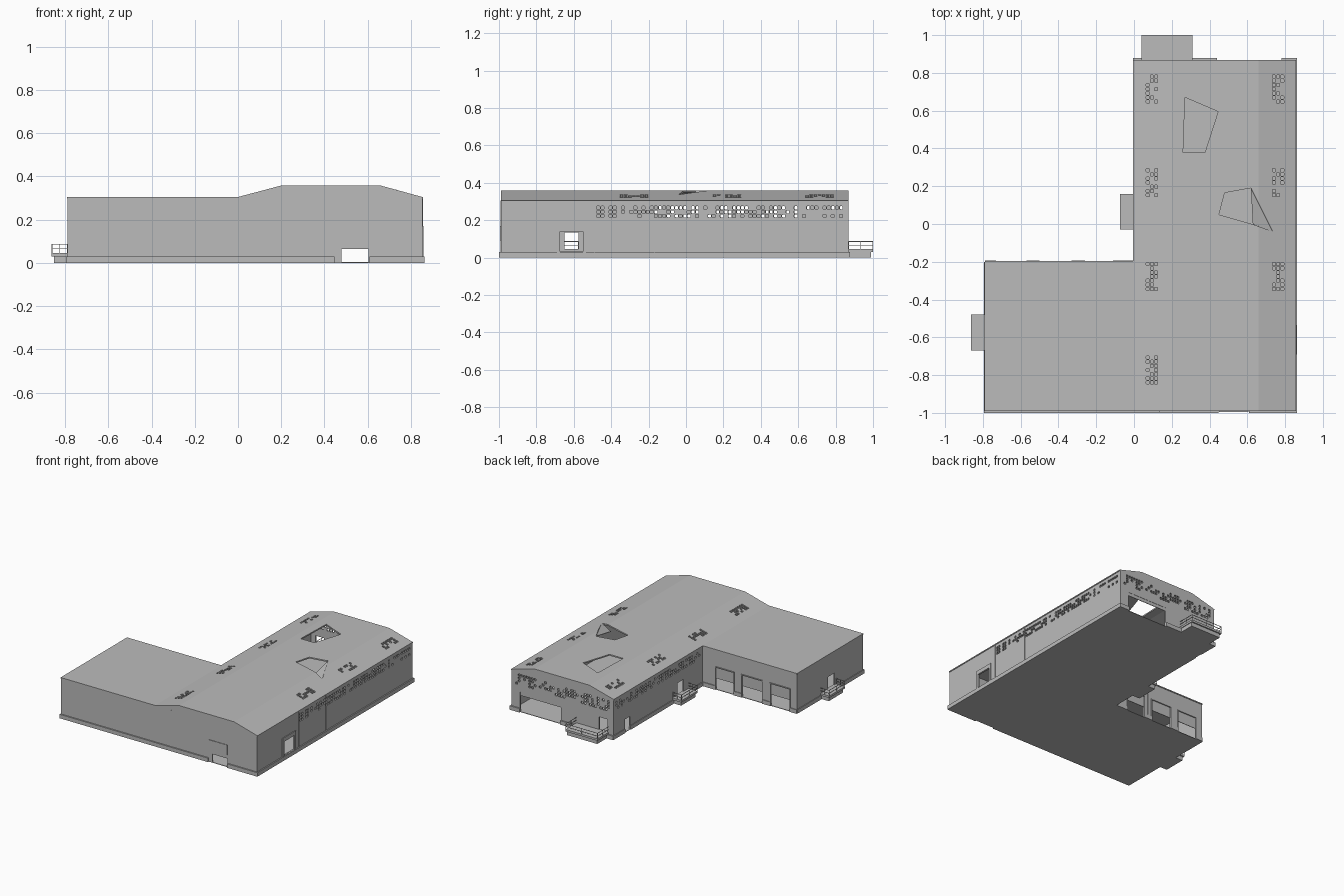
import bpy, bmesh, random
from mathutils import Vector

random.seed(4)
if "Cube" in bpy.data.objects:
    bpy.data.objects.remove(bpy.data.objects["Cube"], do_unlink=True)

GREY = (0.5, 0.5, 0.5, 1)
concrete = bpy.data.materials.new("concrete_grey")
concrete.use_nodes = True
concrete.diffuse_color = GREY
concrete.node_tree.nodes["Principled BSDF"].inputs["Base Color"].default_value = GREY


def add_prism(bm, pts, axis, a, b):
    """Extrude a 2D outline along an axis from a to b."""
    place = {"x": lambda p, d: (d, p[0], p[1]),
             "y": lambda p, d: (p[0], d, p[1]),
             "z": lambda p, d: (p[0], p[1], d)}[axis]
    lo = [bm.verts.new(place(p, a)) for p in pts]
    hi = [bm.verts.new(place(p, b)) for p in pts]
    bm.faces.new(lo)
    bm.faces.new(hi[::-1])
    for i in range(len(pts)):
        j = (i + 1) % len(pts)
        bm.faces.new((lo[i], hi[i], hi[j], lo[j]))


def add_box(bm, x, y, z):
    add_prism(bm, [(x[0], y[0]), (x[1], y[0]), (x[1], y[1]), (x[0], y[1])], "z", *z)


def finish(name, bm):
    bmesh.ops.recalc_face_normals(bm, faces=bm.faces)
    me = bpy.data.meshes.new(name)
    bm.to_mesh(me)
    bm.free()
    me.materials.append(concrete)
    ob = bpy.data.objects.new(name, me)
    bpy.context.collection.objects.link(ob)
    return ob


def boxes(name, *dims):
    bm = bmesh.new()
    for d in dims:
        add_box(bm, *d)
    return finish(name, bm)


def combine(body, tool, operation):
    tool.hide_render = True
    mod = body.modifiers.new("shape", "BOOLEAN")
    mod.operation, mod.solver, mod.object = operation, "EXACT", tool
    bpy.context.view_layer.objects.active = body
    bpy.ops.object.modifier_apply(modifier=mod.name)
    bpy.data.objects.remove(tool, do_unlink=True)


# Main dimensions
X0, XW, X1 = 0.0, -0.788, 0.853
Y0, YW, Y1 = -0.99, -0.2, 0.868
EAVE, RIDGE, T, FLOOR = 0.305, 0.358, 0.01, 0.004


def hall_prism(name, t, base):
    pts = [(X0 + t, base), (X1 - t, base), (X1 - t, EAVE - t), (0.66, RIDGE - t),
           (0.2, RIDGE - t), (X0 + t, EAVE - t)]
    bm = bmesh.new()
    add_prism(bm, pts, "y", Y0 + t, Y1 - t)
    return finish(name, bm)


# Hollow L-shaped building
building = hall_prism("building_shell", 0, 0)
combine(building, boxes("wing", ((XW, 0.02), (Y0, YW), (0, EAVE))), "UNION")
combine(building, hall_prism("hall_space", T, FLOOR), "DIFFERENCE")
combine(building, boxes("wing_space", ((XW + T, 0.03), (Y0 + T, YW - T), (FLOOR, EAVE - T))),
        "DIFFERENCE")

# Door and window openings
wing_doors = [(-0.73, -0.57), (-0.5, -0.33), (-0.26, -0.11)]
front_door, rear_door, side_window = (0.45, 0.605), (0.44, 0.78), (-0.685, -0.54)
cut = bmesh.new()
add_box(cut, front_door, (Y0 - 0.02, Y0 + 0.02), (FLOOR, 0.168))
add_box(cut, rear_door, (Y1 - 0.02, Y1 + 0.02), (FLOOR, 0.15))
add_box(cut, (0.05, 0.12), (Y1 - 0.02, Y1 + 0.02), (0.045, 0.14))
add_box(cut, (X1 - 0.02, X1 + 0.02), side_window, (0.032, 0.165))
add_box(cut, (XW - 0.02, XW + 0.02), (-0.65, -0.575), (0.045, 0.135))
for ys, zs in (((0.03, 0.1), (0.045, 0.135)), ((0.67, 0.73), (FLOOR, 0.1))):
    add_box(cut, (-0.02, 0.02), ys, zs)
for d in wing_doors:
    add_box(cut, d, (YW - 0.02, YW + 0.02), (FLOOR, 0.168))

# Broken roof openings
tear = [(0.45, 0.05), (0.48, 0.165), (0.62, 0.19), (0.735, -0.04), (0.625, 0.0)]
add_prism(cut, [(0.27, 0.67), (0.445, 0.595), (0.375, 0.378), (0.26, 0.378)], "z", 0.3, 0.4)
add_prism(cut, tear, "z", 0.29, 0.4)

# Scattered perforations: walls and roof
PITCH, HALF, CH = 0.022, 0.0085, 0.003


def perforate(axis, depth, start, cols, rows, fill):
    for i in range(cols):
        for j in range(rows):
            if random.random() > fill:
                continue
            u, v = start[0] + (i + .5) * PITCH, start[1] + (j + .5) * PITCH
            k = HALF - CH
            pts = [(u - k, v - HALF), (u + k, v - HALF), (u + HALF, v - k), (u + HALF, v + k),
                   (u + k, v + HALF), (u - k, v + HALF), (u - HALF, v + k), (u - HALF, v - k)]
            add_prism(cut, pts, axis, *depth)


perforate("x", (X1 - 0.02, X1 + 0.02), (-0.48, 0.212), 60, 3, 0.6)
perforate("x", (-0.02, 0.02), (-0.17, 0.212), 46, 3, 0.6)
perforate("y", (Y1 - 0.02, Y1 + 0.02), (0.03, 0.2), 36, 4, 0.6)
for y in (0.637, 0.142, -0.355, -0.85):
    perforate("z", (0.28, 0.4), (0.062, y), 3, 7, 0.65)
    if y > -0.8:
        perforate("z", (0.28, 0.4), (0.73, y), 3, 7, 0.65)
combine(building, finish("openings", cut), "DIFFERENCE")

# Bent roof sheet hanging in the tear
bm = bmesh.new()
a, b, c = (bm.verts.new(p) for p in ((0.62, 0.19, 0.355), (0.735, -0.04, 0.335), (0.63, 0.0, 0.315)))
bm.faces.new((a, c, b))
flap = finish("bent_roof_sheet", bm)
flap.modifiers.new("thickness", "SOLIDIFY").thickness = 0.004

# Plinth, broken at the doors
P = 0.03
YF, XR, YB = -1.0, 0.862, 0.878
plinth = [((XW, front_door[0] - .003), (YF, Y0), (0, P)),
          ((front_door[1] + .003, XR), (YF, Y0), (0, P)),
          ((X1, XR), (Y0, YB), (0, P)),
          ((rear_door[1], X1), (Y1, YB), (0, P)),
          ((X0, rear_door[0]), (Y1, YB), (0, P)),
          ((XW - .005, XW), (YF, YW), (0, P)),
          ((X0 - .005, X0), (YW, 0.67), (0, P)),
          ((X0 - .005, X0), (0.73, YB), (0, P))]
edges = [XW] + [e for d in wing_doors for e in d] + [X0]
for x in zip(edges[::2], edges[1::2]):
    plinth.append((x, (YW, YW + .006), (0, P)))
boxes("plinth", *plinth)

# Partly raised roller shutters with top boxes
boxes("front_shutter", (front_door, (Y0, Y0 + .004), (0.065, 0.168)),
      (front_door, (Y0 - .004, Y0), (0.092, 0.168)),
      ((0.45, 0.48), (Y0, Y0 + .006), (FLOOR, 0.065)))
boxes("rear_shutter", (rear_door, (Y1 - .006, Y1 - .002), (0.125, 0.15)))
for d in wing_doors:
    boxes("wing_shutter", (d, (YW - .007, YW - .003), (0.085, 0.168)))

# Side window frame and blind
w0, w1 = side_window
xs = (X1 - .008, X1 + .006)
boxes("side_window_frame", (xs, (w0 - .006, w0 + .012), (P, 0.17)),
      (xs, (w1 - .012, w1 + .006), (P, 0.17)),
      (xs, (w0 + .012, w1 - .012), (0.14, 0.17)))

# Slim frames around the wing doors
for l, r in wing_doors:
    ys = (YW, YW + .005)
    boxes("wing_door_frame", ((l - .006, l), ys, (P, 0.175)), ((r, r + .006), ys, (P, 0.175)),
          ((l, r), ys, (0.168, 0.175)))

# Eave gutters and wall joints
boxes("eave_gutters", ((X1, X1 + .004), (Y0, Y1), (EAVE - .008, EAVE)),
      ((XW - .004, XW), (Y0, YW), (EAVE - .008, EAVE)),
      ((XW, X0), (YW, YW + .004), (EAVE - .008, EAVE)),
      ((-.004, X0), (YW, Y1), (EAVE - .008, EAVE)))
boxes("wall_joints", ((0.133, 0.137), (Y0 - .003, Y0), (P, EAVE)),
      ((X1, X1 + .003), (-0.492, -0.488), (P, EAVE)),
      ((X1, X1 + .003), (-0.172, -0.168), (P, EAVE)),
      ((-0.297, -0.293), (YW, YW + .003), (P, EAVE)))


# Loading docks with railings
def dock(name, x, y, wall):
    """wall names the side that touches the building."""
    boxes(name + "_dock", (x, y, (0.03, 0.045)),
          ((x[0] + .01, x[1] - .005), (y[0] + .01, y[1] - .01), (0, 0.03)))
    e, s = .003, []
    sides = {"+x": [(x[0], None), (None, y[0]), (None, y[1] - e)],
             "-y": [(None, y[1] - e), (x[0], None), (x[1] - e, None)]}[wall]
    for sx, sy in sides:
        rx = x if sx is None else (sx, sx + e)
        ry = y if sy is None else (sy, sy + e)
        for z in (0.064, 0.085):
            s.append((rx, ry, (z, z + e)))
        for t in (0, 0.5, 1):
            px = rx[0] + (rx[1] - rx[0] - e) * t
            py = ry[0] + (ry[1] - ry[0] - e) * t
            s.append(((px, px + e), (py, py + e), (0.045, 0.088)))
    boxes(name + "_railing", *s)


dock("rear", (0.04, 0.31), (Y1, 1.0), "-y")
dock("hall_side", (-0.075, X0), (-0.03, 0.16), "+x")
dock("wing_side", (-0.862, XW), (-0.67, -0.48), "+x")
